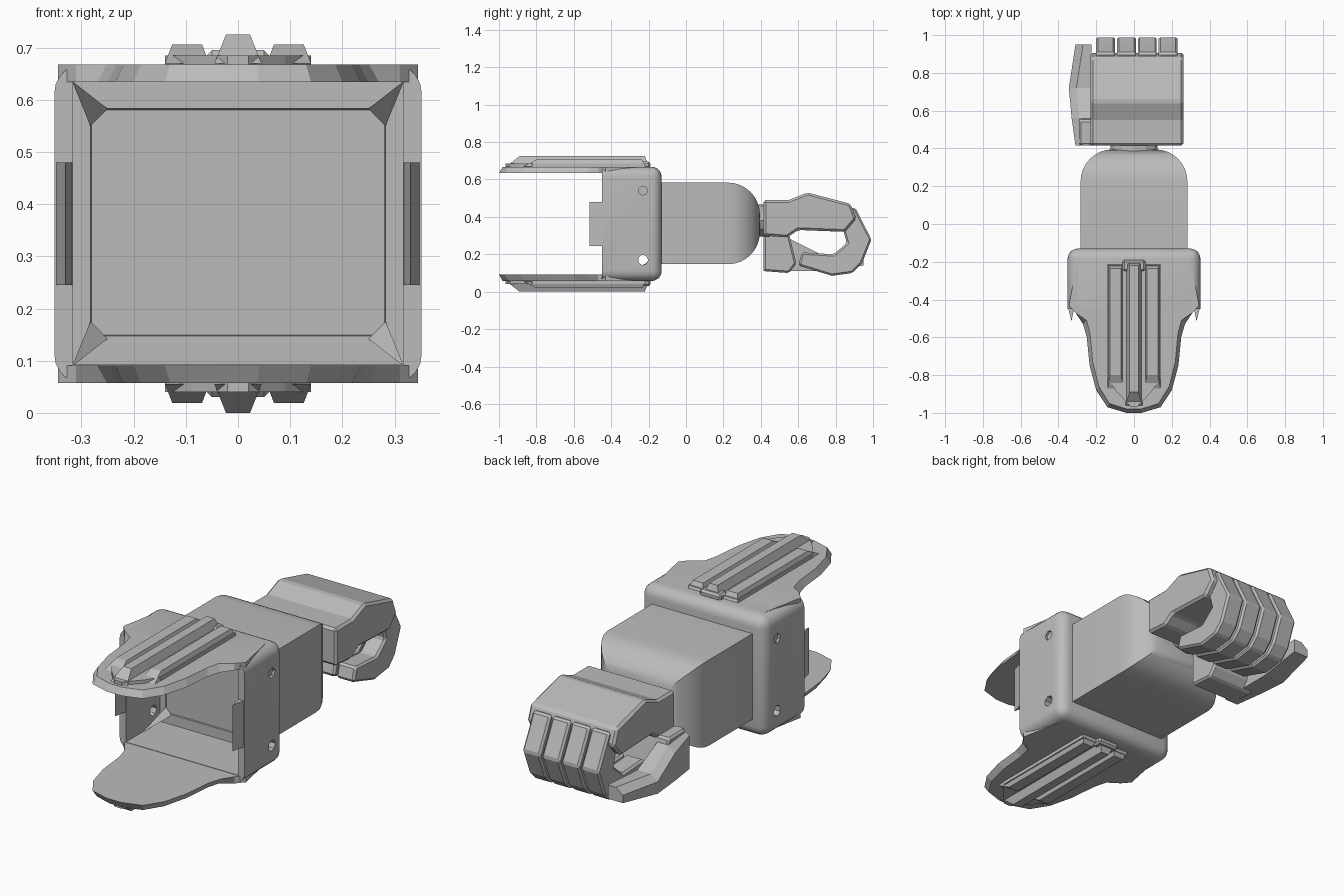
import bpy, bmesh, math
from mathutils import Matrix

if "Cube" in bpy.data.objects:
    bpy.data.objects.remove(bpy.data.objects["Cube"], do_unlink=True)

gray = bpy.data.materials.new("plain_gray")
gray.use_nodes = True
GRAY = (0.5, 0.5, 0.5, 1)
gray.diffuse_color = GRAY
gray.node_tree.nodes["Principled BSDF"].inputs["Base Color"].default_value = GRAY

MID = 0.3625  # height of the arm's axis


def finish(name, bm, bevel=0, smooth=False):
    """Turn a bmesh into a named object, with an optional chamfer."""
    bmesh.ops.recalc_face_normals(bm, faces=bm.faces)
    if bevel:
        edges = [e for e in bm.edges if e.calc_face_angle(0) > 0.5]
        bmesh.ops.bevel(bm, geom=edges, offset=bevel, segments=1,
                        affect='EDGES', clamp_overlap=True)
    mesh = bpy.data.meshes.new(name)
    bm.to_mesh(mesh)
    bm.free()
    mesh.materials.append(gray)
    ob = bpy.data.objects.new(name, mesh)
    bpy.context.collection.objects.link(ob)
    if smooth:
        shade(ob)
    return ob


def activate(ob):
    bpy.ops.object.select_all(action='DESELECT')
    ob.select_set(True)
    bpy.context.view_layer.objects.active = ob


def shade(ob):
    activate(ob)
    bpy.ops.object.shade_smooth_by_angle(angle=math.radians(35))


def prism(name, pts, axis, a, b, bevel=0):
    """Extrude a 2D outline along x or z from a to b."""
    bm = bmesh.new()
    place = {'x': lambda p, t: (t, p[0], p[1]),
             'z': lambda p, t: (p[0], p[1], t)}[axis]
    lo, hi = ([bm.verts.new(place(p, t)) for p in pts] for t in (a, b))
    bm.faces.new(lo)
    bm.faces.new(hi)
    for i in range(len(pts)):
        j = (i + 1) % len(pts)
        bm.faces.new((lo[i], lo[j], hi[j], hi[i]))
    return finish(name, bm, bevel)


def box_bm(x0, x1, y0, y1, z0, z1):
    bm = bmesh.new()
    size = Matrix.Diagonal((x1 - x0, y1 - y0, z1 - z0, 1))
    mid = Matrix.Translation(((x0 + x1) / 2, (y0 + y1) / 2, (z0 + z1) / 2))
    bmesh.ops.create_cube(bm, size=1, matrix=mid @ size)
    return bm


def cut(ob, cutter):
    mod = ob.modifiers.new("cut", 'BOOLEAN')
    mod.operation, mod.solver, mod.object = 'DIFFERENCE', 'EXACT', cutter
    activate(ob)
    bpy.ops.object.modifier_apply(modifier=mod.name)
    bpy.data.objects.remove(cutter, do_unlink=True)


def flip(z, side):
    return MID + side * (z - MID)


def ridge(name, x0, x1, y0, y1, z0, z1, inset, nose, side):
    """Long raised bar with sloping flanks and a sloping nose."""
    bm = bmesh.new()
    low = [(x0, y0), (x1, y0), (x1, y1), (x0, y1)]
    top = [(x0 + inset, y0 + nose), (x1 - inset, y0 + nose),
           (x1 - inset, y1 - 0.02), (x0 + inset, y1 - 0.02)]
    a = [bm.verts.new((*p, flip(z0, side))) for p in low]
    b = [bm.verts.new((*p, flip(z1, side))) for p in top]
    bm.faces.new(a)
    bm.faces.new(b)
    for i in range(4):
        j = (i + 1) % 4
        bm.faces.new((a[i], a[j], b[j], b[i]))
    return finish(name, bm)


# Forearm with a rounded wrist end and a recessed panel at the elbow end
bm = box_bm(-0.283, 0.283, -0.18, 0.395, 0.147, 0.583)
back = [e for e in bm.edges if all(v.co.y > 0.3 for v in e.verts)]
bmesh.ops.bevel(bm, geom=back, offset=0.17, segments=8, profile=0.5, affect='EDGES')
front = min(bm.faces, key=lambda f: f.calc_center_median().y)
bmesh.ops.inset_individual(bm, faces=[front], thickness=0.042)
bmesh.ops.translate(bm, verts=front.verts, vec=(0, 0.06, 0))
finish("forearm", bm, smooth=True)

# Elbow cuff, rounded outside and open at the front
bm = box_bm(-0.352, 0.352, -0.45, -0.13, 0.057, 0.668)
round_edges = [e for e in bm.edges if not all(v.co.y < -0.4 for v in e.verts)]
bmesh.ops.bevel(bm, geom=round_edges, offset=0.055, segments=5, profile=0.5, affect='EDGES')
cuff = finish("elbow_cuff", bm)
cut(cuff, finish("cuff_cutter", box_bm(-0.316, 0.316, -0.6, -0.175, 0.093, 0.634)))

# Pin holes low on the cuff walls and dimples above them
for x, z, r, length in ((0, 0.17, 0.028, 1), (0.36, 0.54, 0.025, 0.04), (-0.36, 0.54, 0.025, 0.04)):
    bm = bmesh.new()
    bmesh.ops.create_cone(bm, cap_ends=True, segments=7, radius1=r, radius2=r, depth=length,
                          matrix=Matrix.Translation((x, -0.23, z)) @ Matrix.Rotation(math.pi / 2, 4, 'Y'))
    cut(cuff, finish("pin_cutter", bm))
shade(cuff)

# Pointed lips on the cuff side walls and gussets in its corners
for sx, word in ((1, "left"), (-1, "right")):
    lip = [(sx * 0.316, -0.44), (sx * 0.331, -0.515), (sx * 0.35, -0.44)]
    prism(word + "_cuff_lip", lip, 'z', 0.245, 0.48)
    for sz, level in ((1, "upper"), (-1, "lower")):
        bm = bmesh.new()
        v = [bm.verts.new((sx * x, y, flip(z, sz))) for x, y, z in
             ((0.318, -0.177, 0.636), (0.283, -0.177, 0.55),
              (0.25, -0.177, 0.583), (0.318, -0.32, 0.636))]
        for i in range(4):
            bm.faces.new([v[j] for j in range(4) if j != i])
        finish(level + "_" + word + "_gusset", bm)

# Long guard plates with ribbed panels, above and below
half = [(0.30, -0.2), (0.345, -0.43), (0.31, -0.47), (0.27, -0.53), (0.25, -0.6),
        (0.235, -0.75), (0.2, -0.88), (0.14, -0.97), (0.04, -1)]
outline = half + [(-x, y) for x, y in reversed(half)]
pad = [(0.14, -0.22), (0.14, -0.82), (0.09, -0.89), (0.02, -0.965)]
pad_outline = pad + [(-x, y) for x, y in reversed(pad)]
for side, word in ((1, "upper"), (-1, "lower")):
    plate = prism(word + "_guard_plate", outline, 'z', flip(0.634, side), flip(0.668, side))
    # Thin the outer rim toward the tip
    for v in plate.data.vertices:
        if v.co.y < -0.5 and abs(v.co.z - flip(0.668, side)) < 0.001:
            v.co.x *= 0.93
            v.co.y += 0.02
    prism(word + "_rib_pad", pad_outline, 'z', flip(0.66, side), flip(0.685, side))
    ridge(word + "_middle_rib", -0.045, 0.045, -0.96, -0.2, 0.67, 0.725, 0.022, 0.07, side)
    ridge(word + "_left_rib", 0.055, 0.14, -0.87, -0.215, 0.67, 0.706, 0.014, 0.07, side)
    ridge(word + "_right_rib", -0.14, -0.055, -0.87, -0.215, 0.67, 0.706, 0.014, 0.07, side)
    finish(word + "_rib_stub", box_bm(-0.06, 0.06, -0.25, -0.19, *sorted((flip(0.66, side), flip(0.695, side)))), 0.01)

# Wrist joint
bm = bmesh.new()
bmesh.ops.create_cone(bm, cap_ends=True, segments=12, radius1=0.125, radius2=0.125, depth=0.1,
                      matrix=Matrix.Translation((0, 0.4, 0.38)) @ Matrix.Diagonal((1, 1, 0.68, 1))
                      @ Matrix.Rotation(math.pi / 2, 4, 'X'))
finish("wrist", bm)

# Palm
palm = [(0.415, 0.49), (0.55, 0.49), (0.65, 0.53), (0.88, 0.47), (0.91, 0.39),
        (0.85, 0.32), (0.6, 0.33), (0.54, 0.29), (0.415, 0.30)]
prism("palm", palm, 'x', -0.23, 0.262, 0.012)

# Four curled fingers
finger = [(0.84, 0.44), (0.905, 0.45), (0.95, 0.36), (0.992, 0.28), (0.94, 0.15), (0.89, 0.10),
          (0.78, 0.085), (0.60, 0.14), (0.62, 0.21), (0.79, 0.20), (0.86, 0.26), (0.84, 0.33)]
for i, word in enumerate(("index", "middle", "ring", "little")):
    x = -0.2 + 0.11 * i
    prism(word + "_finger", finger, 'x', x, x + 0.1, 0.01)

# Thumb: heel block under the palm and a bent outer segment
heel = [(0.415, 0.11), (0.55, 0.10), (0.59, 0.15), (0.55, 0.31), (0.415, 0.31)]
prism("thumb_heel", heel, 'x', -0.29, -0.02, 0.01)
bm = bmesh.new()
rings = []
for y, x0, x1, z0, z1 in ((0.415, -0.31, -0.235, 0.11, 0.31), (0.56, -0.33, -0.23, 0.11, 0.28),
                          (0.72, -0.345, -0.23, 0.11, 0.2), (0.95, -0.31, -0.225, 0.14, 0.21)):
    rings.append([bm.verts.new(p) for p in
                  ((x0, y, z0), (x1, y, z0), (x1, y, z1), (x0 + 0.04, y, z1), (x0, y, z1 - 0.03))])
for a, b in zip(rings, rings[1:]):
    for i in range(5):
        j = (i + 1) % 5
        bm.faces.new((a[i], a[j], b[j], b[i]))
bm.faces.new(rings[0])
bm.faces.new(rings[-1])
finish("thumb", bm)
